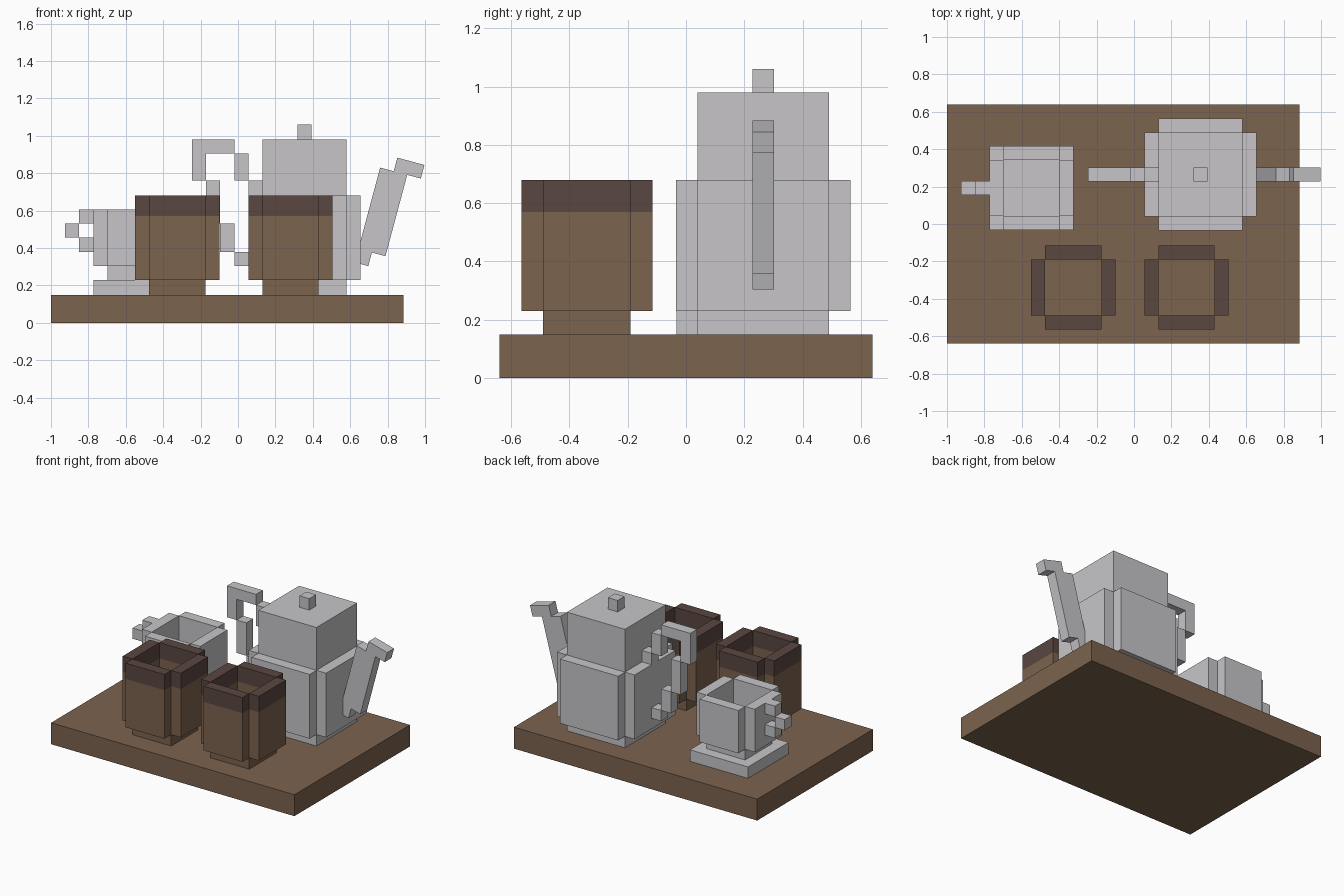
import bpy, bmesh, math
from mathutils import Matrix, Vector

cube = bpy.data.objects.get("Cube")
if cube:
    bpy.data.objects.remove(cube, do_unlink=True)


def material(name, rgb):
    m = bpy.data.materials.new(name)
    m.use_nodes = True
    colour = (*rgb, 1)
    m.diffuse_color = colour
    m.node_tree.nodes["Principled BSDF"].inputs["Base Color"].default_value = colour
    return m


WOOD = material("brown wood", (0.202, 0.125, 0.076))
DARK = material("dark brown rim", (0.102, 0.063, 0.053))
GREY = material("pale grey ceramic", (0.571, 0.558, 0.578))
U = 0.075  # block thickness


def blocks(name, boxes, mats, matrix=None, band=None):
    """One object made of boxes (x0, x1, y0, y1, z0, z1); faces above band use the second material."""
    bm = bmesh.new()
    for x0, x1, y0, y1, z0, z1 in boxes:
        mid = Vector((x0 + x1, y0 + y1, z0 + z1)) / 2
        size = Matrix.Diagonal((x1 - x0, y1 - y0, z1 - z0, 1))
        bmesh.ops.create_cube(bm, size=1, matrix=Matrix.Translation(mid) @ size)
    if band is not None:
        bmesh.ops.bisect_plane(bm, geom=bm.verts[:] + bm.edges[:] + bm.faces[:],
                               plane_co=(0, 0, band), plane_no=(0, 0, 1))
        for f in bm.faces:
            f.material_index = int(f.calc_center_median().z > band)
    mesh = bpy.data.meshes.new(name)
    bm.to_mesh(mesh)
    bm.free()
    for m in mats:
        mesh.materials.append(m)
    obj = bpy.data.objects.new(name, mesh)
    if matrix:
        obj.matrix_world = matrix
    bpy.context.collection.objects.link(obj)
    return obj


def side_walls(cx, cy, half, z0, z1):
    """Four plates around a square core, leaving the corners notched."""
    out = half + U
    return [(cx - out, cx - half, cy - half, cy + half, z0, z1),
            (cx + half, cx + out, cy - half, cy + half, z0, z1),
            (cx - half, cx + half, cy - out, cy - half, z0, z1),
            (cx - half, cx + half, cy + half, cy + out, z0, z1)]


def square(cx, cy, half, z0, z1):
    return (cx - half, cx + half, cy - half, cy + half, z0, z1)


# Tray
blocks("tray", [(-1, 0.885, -0.64, 0.64, 0, 0.15)], [WOOD])

# Two wooden cups with dark rims
for side, cx in (("right", -0.325), ("left", 0.28)):
    blocks(side + "_cup_base", [square(cx, -0.34, 2 * U, 0.15, 0.23)], [WOOD])
    blocks(side + "_cup_walls", side_walls(cx, -0.34, 2 * U, 0.23, 0.68), [WOOD, DARK], band=0.57)

# Ceramic teacup on a saucer
tx, ty = -0.548, 0.193
blocks("saucer", [square(tx, ty, 3 * U, 0.15, 0.23)], [GREY])
blocks("teacup_base", [square(tx, ty, 2 * U, 0.23, 0.305)], [GREY])
blocks("teacup_walls", side_walls(tx, ty, 2 * U, 0.305, 0.605), [GREY])
blocks("teacup_handle", [(-0.85, -0.773, 0.155, 0.23, 0.53, 0.605),
                         (-0.85, -0.773, 0.155, 0.23, 0.38, 0.455),
                         (-0.925, -0.85, 0.155, 0.23, 0.455, 0.53)], [GREY])

# Teapot body, side plates and lid knob
px, py = 0.355, 0.265
blocks("teapot_body", [square(px, py, 3 * U, 0.15, 0.98)], [GREY])
blocks("teapot_side_plates", side_walls(px, py, 3 * U, 0.23, 0.68), [GREY])
blocks("teapot_knob", [square(px, py, U / 2, 0.98, 1.06)], [GREY])

# Stepped teapot handle, as front outlines (x0, x1, z0, z1)
steps = [(0.055, 0.13, 0.68, 0.76), (-0.02, 0.055, 0.76, 0.905), (-0.245, -0.02, 0.905, 0.98),
         (-0.245, -0.17, 0.76, 0.905), (-0.17, -0.095, 0.53, 0.76),
         (-0.095, -0.02, 0.38, 0.53), (-0.02, 0.055, 0.305, 0.38)]
blocks("teapot_handle", [(a, b, py - U / 2, py + U / 2, c, d) for a, b, c, d in steps], [GREY])

# Tilted spout, laid out from the top corner of its stem
tilt = Matrix.Translation((0.76, py, 0.83)) @ Matrix.Rotation(math.radians(15), 4, "Y")
blocks("teapot_spout", [(0, U, -U / 2, U / 2, -7 * U, 0),
                        (U, 2 * U, -U / 2, U / 2, -6 * U, 0),
                        (U, 3 * U, -U / 2, U / 2, 0, U)], [GREY], matrix=tilt)
